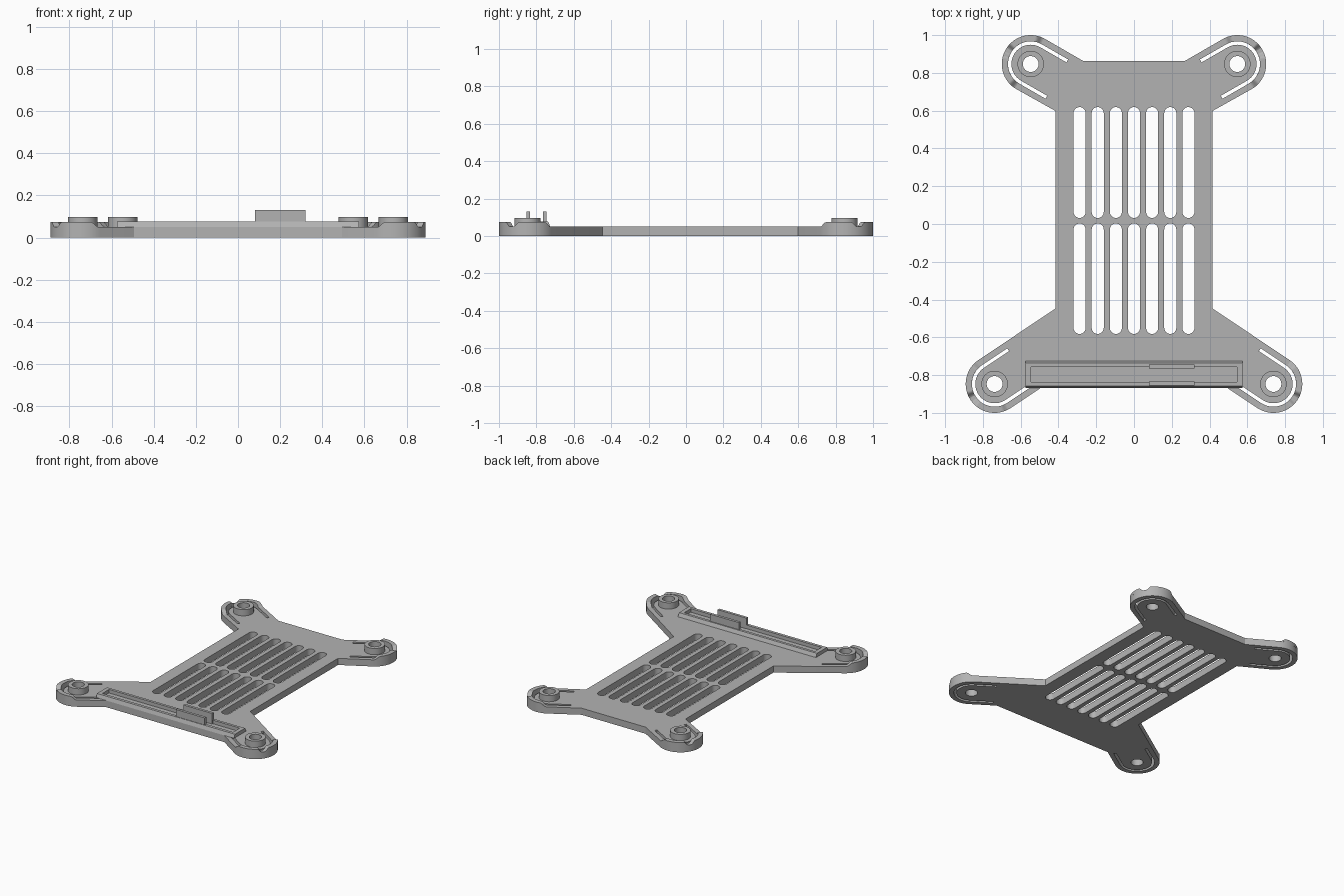
import bpy
import bmesh
from math import cos, sin, radians, pi

cube = bpy.data.objects.get("Cube")
if cube:
    bpy.data.objects.remove(cube, do_unlink=True)

grey = bpy.data.materials.new("matte_grey")
grey.use_nodes = True
colour = (0.45, 0.45, 0.45, 1)
grey.diffuse_color = colour
grey.node_tree.nodes["Principled BSDF"].inputs["Base Color"].default_value = colour

THICK = 0.05
FOOT_R, HOLE_R, BOSS_R = 0.153, 0.042, 0.07
SLIT_IN, SLIT_OUT, SLIT_LEN = 0.102, 0.12, 0.16
# Right-hand feet: name, centre, direction the arm points in degrees
FEET = [("rear", (-0.547, 0.847), 150), ("front", (-0.738, -0.847), 213.7)]


def arc(centre, r, start, end, n=24):
    angles = [radians(start + (end - start) * i / n) for i in range(n + 1)]
    return [(centre[0] + r * cos(a), centre[1] + r * sin(a)) for a in angles]


def circle(centre, r):
    return arc(centre, r, 0, 360, 40)[:-1]


def mirrored(points):
    return [(-x, y) for x, y in reversed(points)]


def finish(obj, angle=30):
    obj.data.materials.clear()
    obj.data.materials.append(grey)
    bm = bmesh.new()
    bm.from_mesh(obj.data)
    bmesh.ops.remove_doubles(bm, verts=bm.verts, dist=1e-5)
    bmesh.ops.recalc_face_normals(bm, faces=bm.faces)
    bm.to_mesh(obj.data)
    bm.free()
    bpy.ops.object.select_all(action='DESELECT')
    obj.select_set(True)
    bpy.context.view_layer.objects.active = obj
    bpy.ops.object.shade_smooth_by_angle(angle=radians(angle))


def sheet(name, loops, z0, z1):
    """Extruded flat profile; inner loops become holes."""
    curve = bpy.data.curves.new(name, 'CURVE')
    curve.dimensions = '2D'
    curve.fill_mode = 'BOTH'
    curve.extrude = (z1 - z0) / 2
    for loop in loops:
        spline = curve.splines.new('POLY')
        spline.points.add(len(loop) - 1)
        for p, (x, y) in zip(spline.points, loop):
            p.co = (x, y, 0, 1)
        spline.use_cyclic_u = True
    temp = bpy.data.objects.new(name + "_profile", curve)
    bpy.context.collection.objects.link(temp)
    graph = bpy.context.evaluated_depsgraph_get()
    mesh = bpy.data.meshes.new_from_object(temp.evaluated_get(graph))
    bpy.data.objects.remove(temp, do_unlink=True)
    for v in mesh.vertices:
        v.co.z += (z0 + z1) / 2
    obj = bpy.data.objects.new(name, mesh)
    bpy.context.collection.objects.link(obj)
    finish(obj)


def loft(name, rings, closed):
    """Skin a list of equal-length vertex rings."""
    bm = bmesh.new()
    rows = [[bm.verts.new(p) for p in ring] for ring in rings]
    pairs = list(zip(rows, rows[1:])) + ([(rows[-1], rows[0])] if closed else [])
    for a, b in pairs:
        for i in range(len(a)):
            j = (i + 1) % len(a)
            bm.faces.new((a[i], a[j], b[j], b[i]))
    mesh = bpy.data.meshes.new(name)
    bm.to_mesh(mesh)
    bm.free()
    obj = bpy.data.objects.new(name, mesh)
    bpy.context.collection.objects.link(obj)
    finish(obj)


def box(name, x0, x1, y0, y1, z0, z1):
    sheet(name, [[(x0, y0), (x1, y0), (x1, y1), (x0, y1)]], z0, z1)


def slot(x, y0, y1, r):
    return arc((x, y1 - r), r, 0, 180, 12) + arc((x, y0 + r), r, 180, 360, 12)


def foot_slit(centre, axis):
    a = radians(axis)
    inward = (-cos(a) * SLIT_LEN, -sin(a) * SLIT_LEN)
    points = []
    for r, turn in ((SLIT_OUT, 1), (SLIT_IN, -1)):
        bend = arc(centre, r, axis - 90 * turn, axis + 90 * turn)
        ends = [(p[0] + inward[0], p[1] + inward[1]) for p in (bend[0], bend[-1])]
        points += [ends[0]] + bend + [ends[1]]
    return points


# Base plate outline, one half then its mirror
(_, rear, rear_axis), (_, front, front_axis) = FEET
half = [(-0.267, 0.862)]
half += arc(rear, FOOT_R, rear_axis - 90, rear_axis + 90)
half += [(-0.415, 0.598), (-0.415, -0.447)]
half += arc(front, FOOT_R, front_axis - 90, front_axis + 90)
half += [(-0.494, -0.868)]
plate = [half + mirrored(half)]

# Vent slots in two rows
for column in range(-3, 4):
    plate.append(slot(column * 0.096, 0.032, 0.619, 0.032))
    plate.append(slot(column * 0.096, -0.582, 0.003, 0.032))

# Screw holes and flexible slits
for _, centre, axis in FEET:
    for loop in (circle(centre, HOLE_R), foot_slit(centre, axis)):
        plate += [loop, mirrored(loop)]
sheet("base_plate", plate, 0, THICK)


# Foot bosses and raised rim pads
def rim_height(t):
    rise = min(1, t / 0.15, (1 - t) / 0.2)
    return 0.024 * (0.5 - 0.5 * cos(pi * max(rise, 0)))


for name, (cx, cy), axis in FEET:
    for side, label in ((1, "right"), (-1, "left")):
        c = (cx * side, cy)
        direction = axis if side == 1 else 180 - axis
        sheet(f"{name}_{label}_boss", [circle(c, BOSS_R), circle(c, HOLE_R)], THICK, 0.097)
        for turn, tag in ((1, "a"), (-1, "b")):
            rings = []
            for i in range(33):
                t = i / 32
                a = radians(direction + turn * (4 + 83 * t))
                top = THICK + rim_height(t)
                rings.append([(c[0] + r * cos(a), c[1] + r * sin(a), z) for r, z in
                              ((SLIT_OUT, THICK), (SLIT_OUT, top), (FOOT_R, top), (FOOT_R, THICK))])
            loft(f"{name}_{label}_rim_pad_{tag}", rings, False)


# Sloped holder frame with an open pocket
def rect(x, y0, y1, z):
    return [(-x, y0, z), (x, y0, z), (x, y1, z), (-x, y1, z)]


RAIL = 0.077
loft("holder_frame", [rect(0.575, -0.868, -0.725, THICK), rect(0.575, -0.858, -0.737, RAIL),
                      rect(0.545, -0.836, -0.757, RAIL), rect(0.545, -0.836, -0.757, THICK)], True)

# Upright clip tabs
box("front_clip_tab", 0.08, 0.32, -0.854, -0.834, THICK, 0.13)
box("rear_clip_tab", 0.08, 0.32, -0.765, -0.745, THICK, 0.13)
